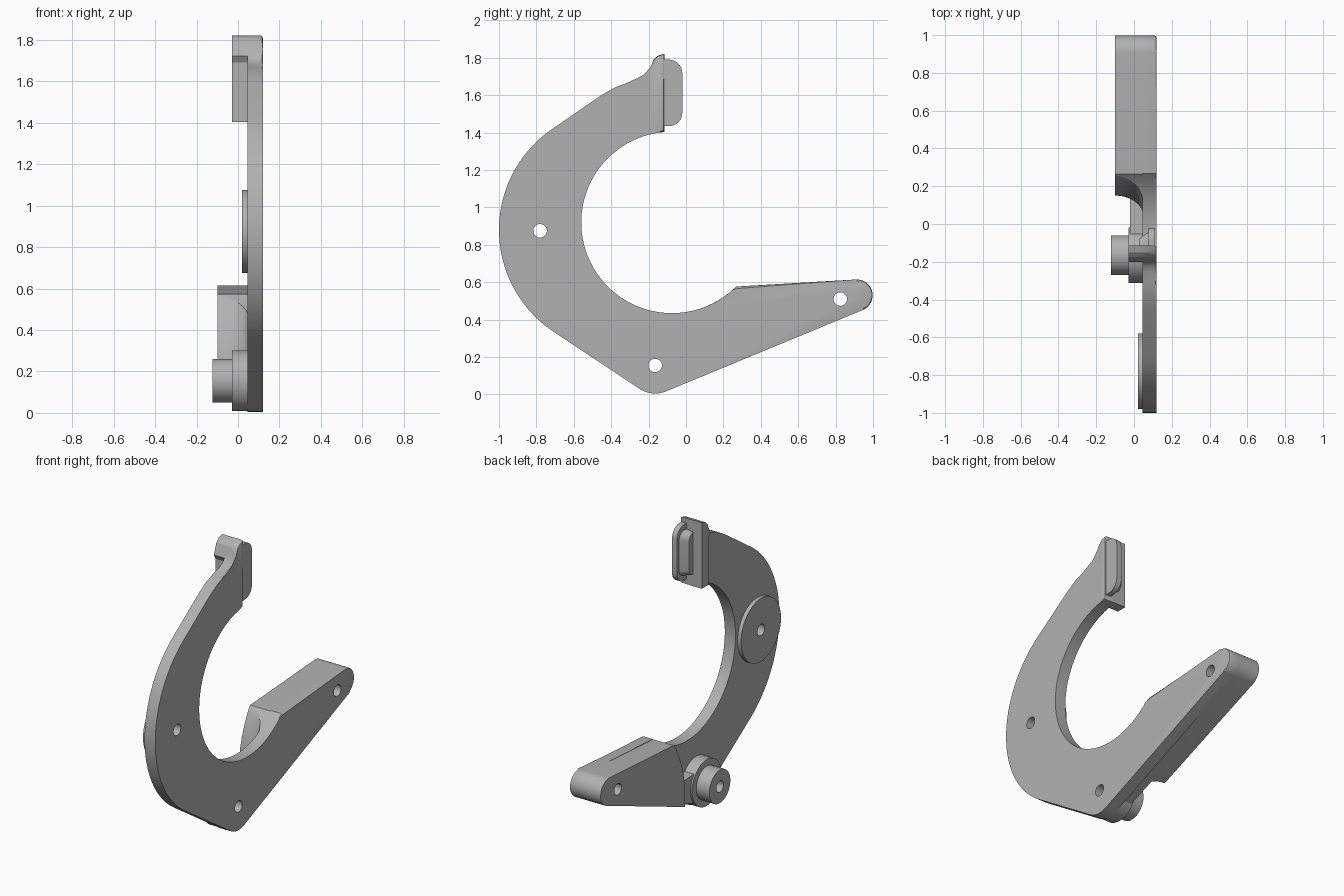
import bpy, bmesh
from math import sin, cos, radians, sqrt, pi
from mathutils import Matrix

old = bpy.data.objects.get("Cube")
if old:
    bpy.data.objects.remove(old)

grey = bpy.data.materials.new("plain grey")
grey.use_nodes = True
COLOUR = (0.44, 0.44, 0.44, 1)
grey.diffuse_color = COLOUR
grey.node_tree.nodes["Principled BSDF"].inputs["Base Color"].default_value = COLOUR

PIVOT = (-0.165, 0.155)
DISC = (-0.78, 0.875)
TIP = (0.825, 0.51)
BORE = (-0.075, 0.92)
BORE_R = 0.485


def arc(centre, r, a0, a1, n):
    """Points on an arc in the y-z plane, angles in degrees."""
    angles = [radians(a0 + (a1 - a0) * i / n) for i in range(n + 1)]
    return [(centre[0] + r * cos(a), centre[1] + r * sin(a)) for a in angles]


def finish(bm, name):
    bmesh.ops.recalc_face_normals(bm, faces=bm.faces)
    mesh = bpy.data.meshes.new(name)
    bm.to_mesh(mesh)
    bm.free()
    mesh.materials.append(grey)
    ob = bpy.data.objects.new(name, mesh)
    bpy.context.collection.objects.link(ob)
    return ob


def loft(name, rings, bevel=0, bevel_x=None):
    """Skin a list of (x, outline) rings; bevel the rim lying at bevel_x."""
    bm = bmesh.new()
    loops = [[bm.verts.new((x, y, z)) for y, z in pts] for x, pts in rings]
    n = len(loops[0])
    for a, b in zip(loops, loops[1:]):
        for i in range(n):
            j = (i + 1) % n
            bm.faces.new((a[i], a[j], b[j], b[i]))
    bm.faces.new(loops[0])
    bm.faces.new(loops[-1])
    if bevel:
        rim = [e for e in bm.edges if all(abs(v.co.x - bevel_x) < 1e-5 for v in e.verts)]
        bmesh.ops.bevel(bm, geom=rim, offset=bevel, segments=2, profile=0.5, affect='EDGES')
    return finish(bm, name)


def prism(name, pts, x0, x1, bevel=0, bevel_x=None):
    return loft(name, [(x0, pts), (x1, pts)], bevel, bevel_x)


def disc(name, centre, r, x0, x1, bevel=0):
    return prism(name, arc(centre, r, 0, 354.375, 63), x0, x1, bevel, x0)


def rounded_end(y0, y1, z0, z1, r):
    """Rectangle with its two rear corners rounded."""
    return ([(y0, z0)] + arc((y1 - r, z0 + r), r, -90, 0, 8)
            + arc((y1 - r, z1 - r), r, 0, 90, 8) + [(y0, z1)])


def bore_z(y):
    return BORE[1] - sqrt(BORE_R ** 2 - (y - BORE[0]) ** 2)


# Hook-shaped plate
tip_arc = arc((0.913, 0.53), 0.085, -68, 94, 16)
shoulder = [(-0.115, 1.822), (-0.15, 1.812), (-0.174, 1.79), (-0.187, 1.755),
            (-0.2, 1.722), (-0.222, 1.698), (-0.255, 1.682), (-0.32, 1.664),
            (-0.38, 1.642), (-0.45, 1.602)]
outline = (shoulder
           + arc((-0.346, 0.88), 0.654, 123, 237, 40)
           + arc(PIVOT, 0.15, 237, 292, 10)
           + tip_arc
           + arc(BORE, BORE_R, -45, -265, 64))
plate = prism("hook_plate", outline, 0.045, 0.12, 0.011, 0.12)

# Flange and stepped pad at the upper end
flange_pts = shoulder[:5] + [(-0.18, 1.69), (-0.18, 1.403), (-0.115, 1.403)]
prism("upper_flange", flange_pts, -0.03, 0.06)
prism("pad_outer", rounded_end(-0.12, -0.02, 1.435, 1.79, 0.07), 0.078, 0.112)
inner = [(0.03, rounded_end(-0.12, -0.075, 1.48, 1.745, 0.04)),
         (0.08, rounded_end(-0.12, -0.04, 1.47, 1.755, 0.05))]
loft("pad_inner", inner)

# Thick tail block whose inner end sweeps down to the plate
def tail_ring(x, top, mid, low):
    crest = [0.265 + (top - 0.265) * i / 6 for i in range(7)]
    ring = tip_arc + [(y, bore_z(y)) for y in crest]
    z_top, z_low = bore_z(top), 0.075 + 0.404 * (low + 0.01)
    for i in range(1, 11):
        t = i / 10
        y = (1 - t) ** 2 * top + 2 * t * (1 - t) * mid + t * t * low
        ring.append((y, z_top + (z_low - z_top) * t))
    return (x, ring)

rings = []
for i in range(9):
    a = i / 8 * pi / 2
    s = 1 - cos(a)                      # concave sweep
    rings.append(tail_ring(-0.1 + 0.15 * sin(a),
                           0.255 - 0.155 * s, 0.13 - 0.1 * s, 0.155 - 0.12 * s))
tail = loft("tail_block", rings)

# Web joining the tail to the pivot boss
web = prism("pivot_web", [(-0.1, 0.045), (0.15, 0.14), (0.17, 0.24), (-0.07, 0.25)], -0.02, 0.06)

# Round bosses
boss = disc("pivot_boss", PIVOT, 0.147, -0.03, 0.06)
spigot = disc("pivot_spigot", PIVOT, 0.105, -0.122, -0.02, 0.011)
side_disc = disc("side_disc", DISC, 0.2, 0.02, 0.06, 0.011)

# Through holes
holes = {"pivot": (PIVOT, (plate, web, boss, spigot)),
         "side": (DISC, (plate, side_disc)),
         "tip": (TIP, (plate, tail))}
for key, (centre, targets) in holes.items():
    cutter = disc(key + "_hole_cutter", centre, 0.036, -0.3, 0.3)
    cutter.hide_render = True
    for ob in targets:
        mod = ob.modifiers.new("hole", 'BOOLEAN')
        mod.operation = 'DIFFERENCE'
        mod.solver = 'EXACT'
        mod.object = cutter
        bpy.context.view_layer.objects.active = ob
        bpy.ops.object.modifier_apply(modifier=mod.name)
    bpy.data.objects.remove(cutter)

# Smooth the curved walls and keep the edges crisp
bpy.ops.object.select_all(action='DESELECT')
for ob in bpy.context.collection.objects:
    if ob.type == 'MESH' and grey.name in ob.data.materials:
        ob.select_set(True)
        bpy.context.view_layer.objects.active = ob
bpy.ops.object.shade_smooth_by_angle(angle=radians(25))
